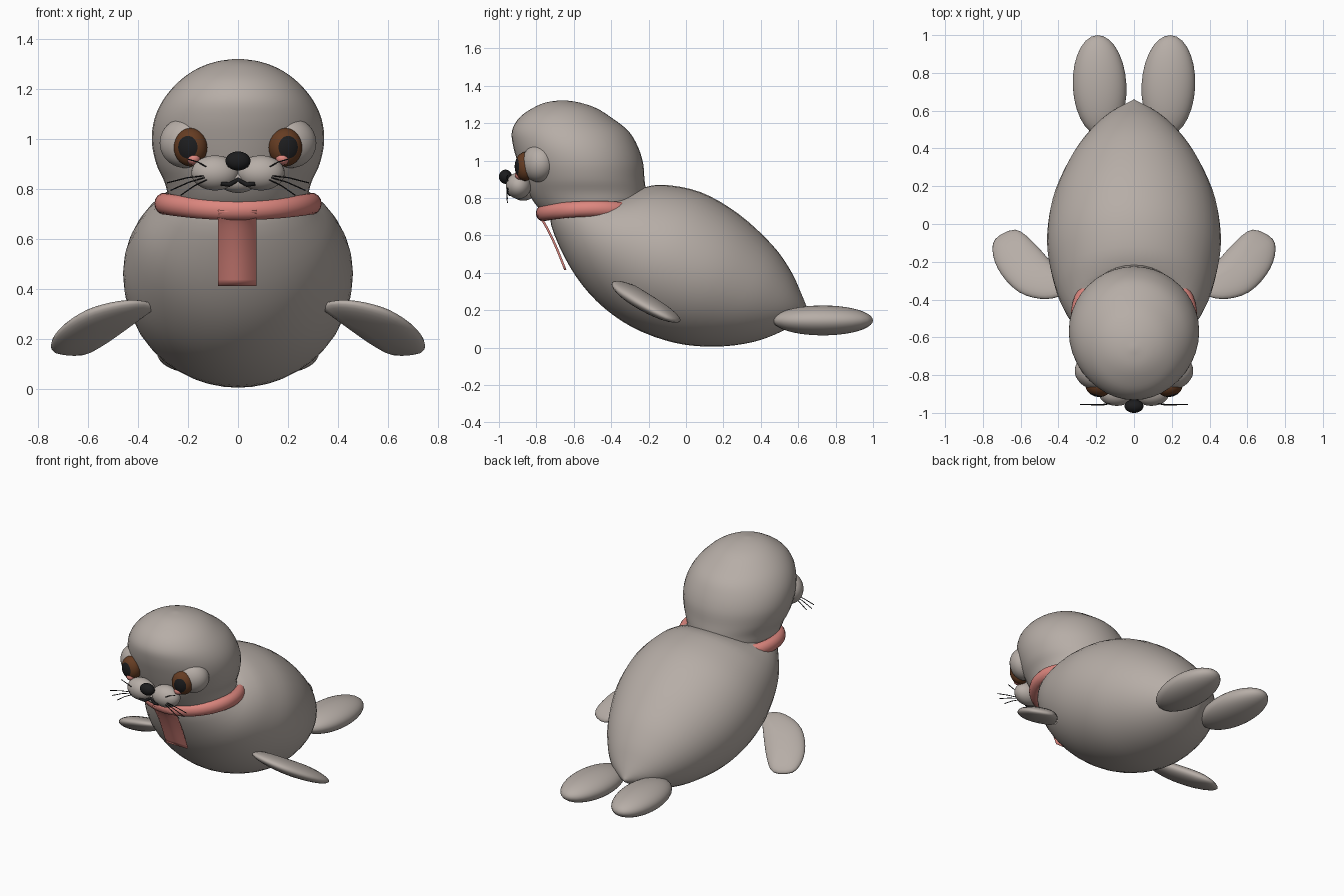
import bpy, bmesh, math
from mathutils import Vector, Matrix

cube = bpy.data.objects.get("Cube")
if cube:
    bpy.data.objects.remove(cube, do_unlink=True)


def material(name, r, g, b):
    m = bpy.data.materials.new(name)
    m.use_nodes = True
    m.diffuse_color = (r, g, b, 1)
    bsdf = m.node_tree.nodes["Principled BSDF"]
    bsdf.inputs["Base Color"].default_value = (r, g, b, 1)
    bsdf.inputs["Roughness"].default_value = 0.7
    return m


FUR = material("grey fur", 0.47, 0.42, 0.385)
PINK = material("pink cloth", 0.72, 0.24, 0.21)
BROWN = material("brown iris", 0.13, 0.045, 0.016)
BLACK = material("black", 0.012, 0.012, 0.013)


def finish(name, bm, *mats):
    bmesh.ops.recalc_face_normals(bm, faces=bm.faces)
    for f in bm.faces:
        f.smooth = True
    me = bpy.data.meshes.new(name)
    bm.to_mesh(me)
    bm.free()
    for m in mats:
        me.materials.append(m)
    ob = bpy.data.objects.new(name, me)
    bpy.context.collection.objects.link(ob)
    return ob


def skin(bm, rings):
    """Bridge closed rings of points and cap both ends."""
    vs = [[bm.verts.new(p) for p in ring] for ring in rings]
    n = len(vs[0])
    for a, b in zip(vs, vs[1:]):
        for i in range(n):
            j = (i + 1) % n
            bm.faces.new((a[i], a[j], b[j], b[i]))
    bm.faces.new(vs[0])
    bm.faces.new(vs[-1])


def smooth_path(keys, steps):
    """Catmull-Rom interpolation through tuples of numbers."""
    pts = [Vector(k) for k in keys]
    out = []
    for i in range(len(pts) - 1):
        a, b, c, d = pts[max(i - 1, 0)], pts[i], pts[i + 1], pts[min(i + 2, len(pts) - 1)]
        for s in range(steps):
            t = s / steps
            out.append(b + (c - a) * t / 2 + (a * 2 - b * 5 + c * 4 - d) * t * t / 2
                       + (b * 3 - a - c * 3 + d) * t ** 3 / 2)
    return out + [pts[-1]]


def loft(name, keys, mat, n=40):
    """Each key: (y, z) of one edge, (y, z) of the opposite edge, half width."""
    rings = []
    for y1, z1, y2, z2, w in smooth_path(keys, 4):
        ring = []
        for i in range(n):
            a = math.tau * i / n
            k = math.cos(a) / 2
            ring.append((max(w, 0.002) * math.sin(a),
                         (y1 + y2) / 2 + k * (y1 - y2), (z1 + z2) / 2 + k * (z1 - z2)))
        rings.append(ring)
    bm = bmesh.new()
    skin(bm, rings)
    return finish(name, bm, mat)


def ellipsoid(name, centre, radii, *mats, yaw=0, face_front=False):
    bm = bmesh.new()
    bmesh.ops.create_uvsphere(bm, u_segments=28, v_segments=20, radius=1)
    if len(mats) > 1:  # second colour on the front pole
        for f in bm.faces:
            f.material_index = int(f.calc_center_median().z > 0.83)
    if face_front:
        bm.transform(Matrix.Rotation(math.pi / 2, 4, 'X'))
    bm.transform(Matrix.Translation(centre) @ Matrix.Rotation(yaw, 4, 'Z')
                 @ Matrix.Diagonal((*radii, 1)))
    return finish(name, bm, *mats)


def line(name, points, radius, mat):
    cu = bpy.data.curves.new(name, 'CURVE')
    cu.dimensions = '3D'
    cu.bevel_depth = radius
    cu.bevel_resolution = 2
    cu.use_fill_caps = True
    sp = cu.splines.new('POLY')
    sp.points.add(len(points) - 1)
    for p, co in zip(sp.points, points):
        p.co = (*co, 1)
    cu.materials.append(mat)
    ob = bpy.data.objects.new(name, cu)
    bpy.context.collection.objects.link(ob)


# Body: tilted egg from pointed tail to neck
loft("body", [
    (0.66, 0.18, 0.655, 0.17, 0.0),
    (0.62, 0.28, 0.52, 0.09, 0.14),
    (0.56, 0.41, 0.36, 0.03, 0.25),
    (0.46, 0.55, 0.16, 0.005, 0.35),
    (0.28, 0.715, -0.06, 0.025, 0.435),
    (0.08, 0.83, -0.29, 0.11, 0.46),
    (-0.12, 0.87, -0.48, 0.25, 0.425),
    (-0.24, 0.85, -0.62, 0.43, 0.37),
    (-0.28, 0.82, -0.72, 0.65, 0.29),
    (-0.34, 0.84, -0.72, 0.78, 0.22)], FUR)

# Head: horizontal rings (height, front, back, half width)
head = [(0.70, -0.74, -0.30, 0.25), (0.76, -0.80, -0.22, 0.275), (0.83, -0.845, -0.215, 0.295),
        (0.90, -0.87, -0.222, 0.327), (0.99, -0.90, -0.23, 0.345), (1.08, -0.925, -0.26, 0.335),
        (1.16, -0.93, -0.31, 0.298), (1.23, -0.89, -0.40, 0.238), (1.28, -0.82, -0.48, 0.168),
        (1.31, -0.75, -0.57, 0.09), (1.322, -0.67, -0.65, 0.01)]
loft("head", [(f, z, b, z, w) for z, f, b, w in head], FUR)


# Front flippers: domed leaf shapes lying on a sloping plane
def flipper(name, side):
    outline = smooth_path([(0.33, -0.33), (0.40, -0.385), (0.50, -0.395), (0.61, -0.36),
                           (0.70, -0.27), (0.745, -0.17), (0.735, -0.08), (0.63, -0.03),
                           (0.54, -0.09), (0.44, -0.20)], 3)
    mid = Vector((0.56, -0.23))
    slope = Vector((0.16, 0.48, 1)).normalized()
    rings = []
    for k in range(1, 16):
        a = math.pi * k / 16
        ring = []
        for p in outline:
            q = mid + (p - mid) * math.sin(a)
            z = 0.35 - 0.16 * (q.x - 0.38) - 0.48 * (q.y + 0.38)
            v = Vector((q.x, q.y, z)) + slope * 0.045 * math.cos(a)
            ring.append((v.x * side, v.y, v.z))
        rings.append(ring)
    bm = bmesh.new()
    skin(bm, rings)
    finish(name, bm, FUR)


for side, label in ((1, "left"), (-1, "right")):
    flipper(label + "_front_flipper", side)
    ellipsoid(label + "_rear_flipper", (0.182 * side, 0.732, 0.145), (0.142, 0.268, 0.08),
              FUR, yaw=-0.05 * side)
    # Eye with its surrounding mound and pink inner corner
    ellipsoid(label + "_eye_mound", (0.212 * side, -0.79, 0.985), (0.105, 0.085, 0.10),
              FUR, yaw=0.4 * side)
    ellipsoid(label + "_eye", (0.19 * side, -0.86, 0.968), (0.068, 0.055, 0.077),
              BROWN, BLACK, yaw=0.25 * side, face_front=True)
    ellipsoid(label + "_eye_corner", (0.178 * side, -0.885, 0.922), (0.028, 0.03, 0.025), PINK)
    # Muzzle pad and whiskers
    ellipsoid(label + "_muzzle", (0.092 * side, -0.895, 0.865), (0.095, 0.068, 0.07), FUR)
    for i, (x, z, z0) in enumerate(((0.20, 0.92, 0.885), (0.285, 0.825, 0.855),
                                    (0.27, 0.795, 0.85), (0.23, 0.775, 0.84))):
        line(f"{label}_whisker_{i + 1}", [(0.12 * side, -0.95, z0),
             (0.5 * (0.12 + x) * side, -0.958, (z + z0) / 2 + 0.006), (x * side, -0.955, z)],
             0.0025, BLACK)

# Nose, chin and mouth
ellipsoid("nose", (0, -0.965, 0.913), (0.05, 0.035, 0.038), BLACK)
ellipsoid("chin", (0, -0.87, 0.83), (0.075, 0.06, 0.045), FUR)
line("mouth", [(-0.068, -0.945, 0.823), (-0.035, -0.942, 0.818), (0, -0.925, 0.838),
               (0.035, -0.942, 0.818), (0.068, -0.945, 0.823)], 0.009, BLACK)

# Scarf ring around the neck
rings = []
bm = bmesh.new()
N, M = 48, 14
grid = []
for i in range(N):
    a = math.tau * i / N
    loop = []
    for j in range(M):
        b = math.tau * j / M
        r = 0.038 * math.cos(b)
        loop.append(bm.verts.new(((0.297 + r) * math.cos(a), -0.49 + (0.275 + r) * math.sin(a),
                                  0.73 + 0.043 * math.sin(b) + 0.012 * math.cos(2 * a))))
    grid.append(loop)
for i in range(N):
    for j in range(M):
        bm.faces.new((grid[i][j], grid[i][(j + 1) % M],
                      grid[(i + 1) % N][(j + 1) % M], grid[(i + 1) % N][j]))
finish("scarf_ring", bm, PINK)

# Hanging scarf end: thin strip down the chest
bm = bmesh.new()
rows = []
for y, z in smooth_path([(-0.795, 0.715), (-0.755, 0.66), (-0.70, 0.55), (-0.645, 0.415)], 4):
    rows.append([bm.verts.new((x, y, z)) for x in (-0.08, 0.075)])
for a, b in zip(rows, rows[1:]):
    bm.faces.new((a[0], a[1], b[1], b[0]))
flap = finish("scarf_end", bm, PINK)
solid = flap.modifiers.new("thickness", 'SOLIDIFY')
solid.thickness = 0.012
solid.offset = 0
